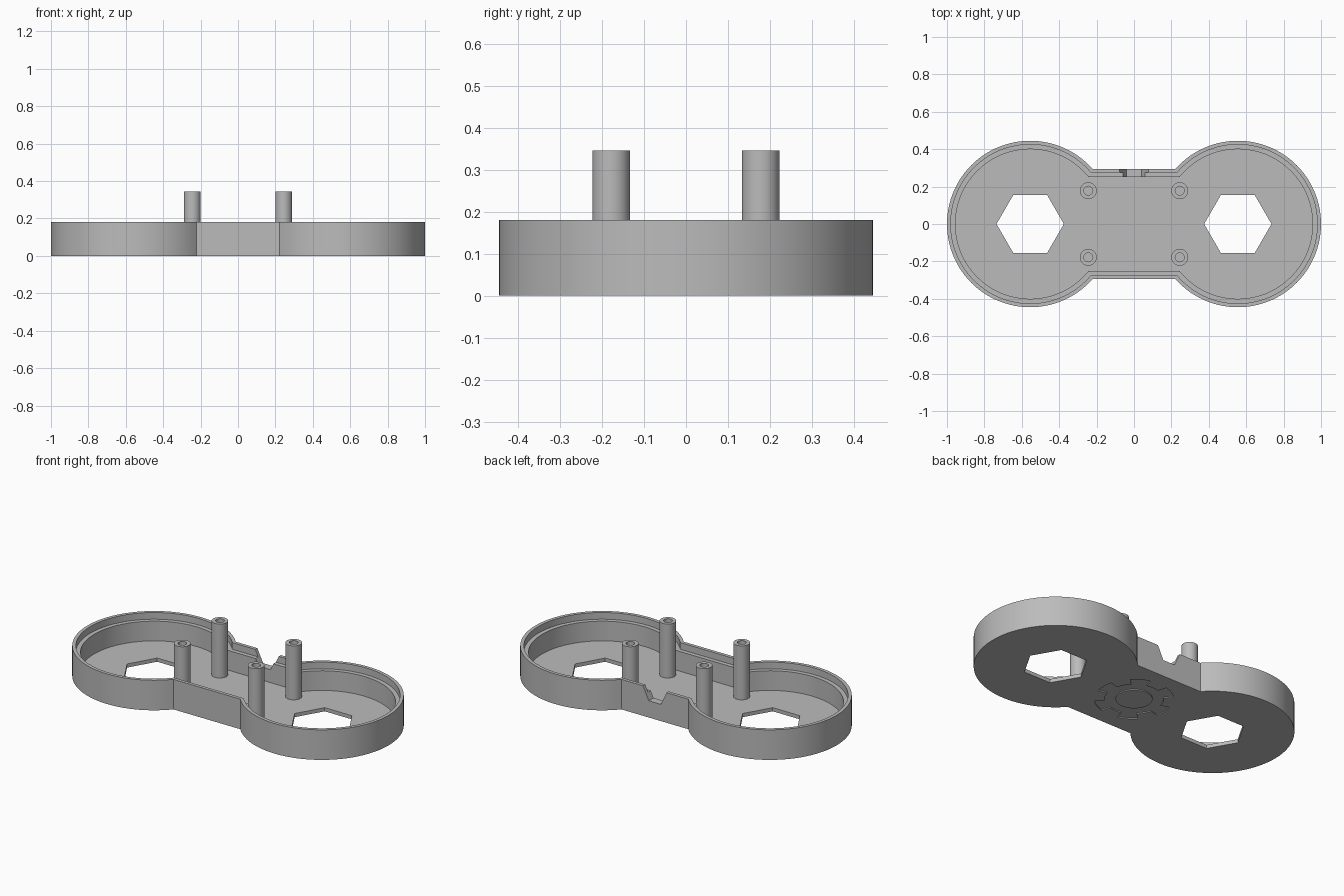
import bpy, bmesh, math
from mathutils import Vector

if "Cube" in bpy.data.objects:
    bpy.data.objects.remove(bpy.data.objects["Cube"])

R, CX, BRIDGE = 0.445, 0.555, 0.295      # end radius, end centre, bridge half width
TOP, FLOOR, LEDGE = 0.18, 0.022, 0.14    # heights

grey = bpy.data.materials.new("grey plastic")
grey.diffuse_color = (0.5, 0.5, 0.5, 1)
grey.use_nodes = True
grey.node_tree.nodes["Principled BSDF"].inputs["Base Color"].default_value = grey.diffuse_color


def finish(name, bm):
    bmesh.ops.recalc_face_normals(bm, faces=bm.faces)
    me = bpy.data.meshes.new(name)
    bm.to_mesh(me)
    bm.free()
    me.materials.append(grey)
    ob = bpy.data.objects.new(name, me)
    bpy.context.collection.objects.link(ob)
    return ob


def prism(name, pts, a, b, axis="z"):
    """Extrude a closed 2D outline from a to b along z or y."""
    bm = bmesh.new()
    place = (lambda p, t: (p[0], p[1], t)) if axis == "z" else (lambda p, t: (p[0], t, p[1]))
    face = bm.faces.new([bm.verts.new(place(p, a)) for p in pts])
    ext = bmesh.ops.extrude_face_region(bm, geom=[face])
    shift = (0, 0, b - a) if axis == "z" else (0, b - a, 0)
    bmesh.ops.translate(bm, vec=Vector(shift),
                        verts=[v for v in ext["geom"] if isinstance(v, bmesh.types.BMVert)])
    return finish(name, bm)


def polygon(n, r, cx=0, cy=0):
    return [(cx + r * math.cos(2 * math.pi * i / n), cy + r * math.sin(2 * math.pi * i / n))
            for i in range(n)]


def outline(inset, n=80):
    """Two round ends joined by a straight bridge, moved inward by inset."""
    r, h = R - inset, BRIDGE - inset
    a = math.pi - math.asin(h / r)
    right = [(CX + r * math.cos(-a + 2 * a * i / n), r * math.sin(-a + 2 * a * i / n))
             for i in range(n + 1)]
    return right + [(-x, -y) for x, y in right]


def gear(teeth, r_in, r_out, steps=5):
    pts = []
    for k in range(teeth * 2):
        r = r_out if k % 2 == 0 else r_in
        for i in range(steps + 1):
            t = (k + i / steps - 0.5) * math.pi / teeth
            pts.append((r * math.cos(t), r * math.sin(t)))
    return pts


def cut(target, cutter):
    mod = target.modifiers.new("cut", "BOOLEAN")
    mod.operation, mod.solver, mod.object = "DIFFERENCE", "EXACT", cutter
    bpy.context.view_layer.objects.active = target
    bpy.ops.object.modifier_apply(modifier=mod.name)
    bpy.data.objects.remove(cutter)


def smooth(ob):
    bpy.ops.object.select_all(action="DESELECT")
    ob.select_set(True)
    bpy.context.view_layer.objects.active = ob
    bpy.ops.object.shade_smooth_by_angle(angle=math.radians(30))


# Tray with hollow interior and stepped rim
tray = prism("tray", outline(0), 0, TOP)
cut(tray, prism("hollow", outline(0.045), FLOOR, 0.3))
cut(tray, prism("rim_step", outline(0.02), LEDGE, 0.3))

# Hexagonal openings in both ends
for s in (-1, 1):
    cut(tray, prism("hex_opening", polygon(6, 0.18, s * CX), -0.1, 0.1))

# Tapered cable notch in the back wall
cut(tray, prism("notch", [(-0.04, 0.10), (0.04, 0.10), (0.116, 0.26), (-0.116, 0.26)],
                0.2, 0.4, "y"))

# Shallow toothed ring engraved in the underside
ring = prism("engraving", gear(6, 0.16, 0.215), -0.05, 0.006)
cut(ring, prism("engraving_core", polygon(48, 0.10), -0.1, 0.1))
cut(tray, ring)
smooth(tray)

# Four hollow screw posts
n = 40
profile = [(0.045, FLOOR), (0.045, 0.345), (0.024, 0.345), (0.024, FLOOR + 0.001)]
for sx in (-1, 1):
    for sy in (-1, 1):
        bm = bmesh.new()
        loops = [[bm.verts.new((x, y, z)) for x, y in polygon(n, r, sx * 0.2445, sy * 0.178)]
                 for r, z in profile]
        for lo, hi in zip(loops, loops[1:]):
            for i in range(n):
                j = (i + 1) % n
                bm.faces.new((lo[i], lo[j], hi[j], hi[i]))
        bm.faces.new(loops[0])
        bm.faces.new(loops[-1])
        smooth(finish("screw_post", bm))
